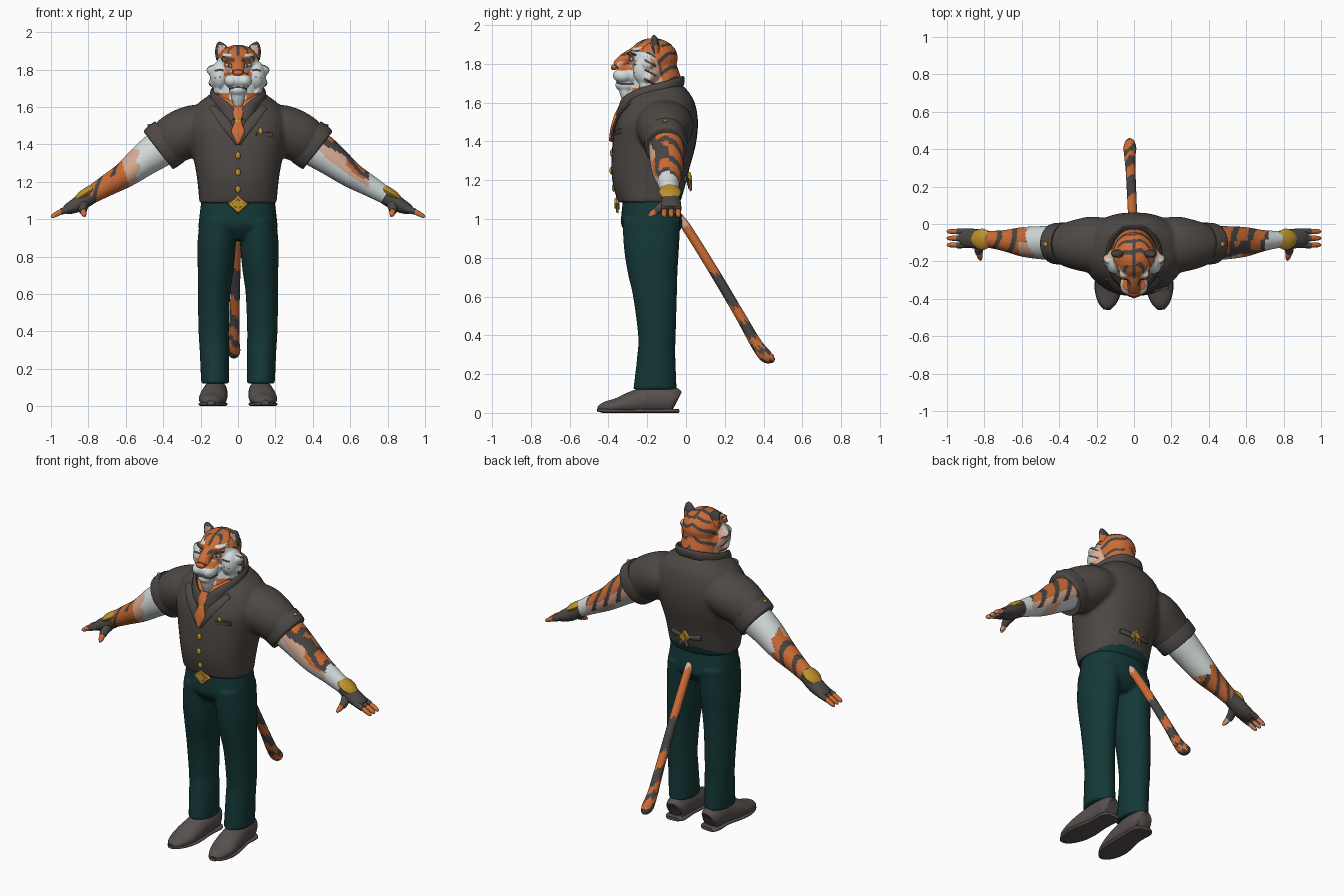
import bpy, bmesh, math
from mathutils import Vector, Matrix, Euler
from mathutils.bvhtree import BVHTree

if "Cube" in bpy.data.objects:
    bpy.data.objects.remove(bpy.data.objects["Cube"])

COL = {"charcoal cloth": (.075, .065, .058), "dark stripe": (.065, .06, .056), "orange fur": (.62, .15, .035),
       "white fur": (.66, .72, .72), "peach fur": (.70, .42, .30), "gold": (.52, .29, .025),
       "teal cloth": (.007, .039, .038), "shoe leather": (.095, .082, .078), "eye grey": (.5, .53, .48)}
MAT = {}
for k, v in COL.items():
    MAT[k] = bpy.data.materials.new(k)
    MAT[k].diffuse_color = (*v, 1)


def spline(pts, n):
    """Catmull-Rom through tuples"""
    P = [Vector(p) for p in pts]
    out = []
    for i in range(len(P) - 1):
        a, b, c, d = P[max(i - 1, 0)], P[i], P[i + 1], P[min(i + 2, len(P) - 1)]
        for j in range(n):
            t = j / n
            out.append(.5 * (2 * b + (c - a) * t + (2 * a - 5 * b + 4 * c - d) * t * t + (3 * b - a - 3 * c + d) * t ** 3))
    return out + [P[-1]]


def tube(bm, pts, side=(1, 0, 0), axis=None, seg=32, n=6, e=2.0, s=1):
    """Loft of super-ellipses; points are x, y, z, radius along side, other radius; s mirrors x"""
    rows = spline([(s * p[0], *p[1:]) for p in pts], n)
    rings = []
    for i, r in enumerate(rows):
        c = Vector(r[:3])
        t = Vector(axis) if axis else Vector(rows[min(i + 1, len(rows) - 1)][:3]) - Vector(rows[max(i - 1, 0)][:3])
        t.normalize()
        sd = Vector(side)
        sd = (sd - t * sd.dot(t)).normalized()
        u = t.cross(sd)
        ring = []
        for k in range(seg):
            co, si = math.cos(math.tau * k / seg), math.sin(math.tau * k / seg)
            f = lambda w: math.copysign(abs(w) ** (2 / e), w)
            ring.append(bm.verts.new(c + sd * r[3] * f(co) + u * r[4] * f(si)))
        rings.append(ring)
    for A, B in zip(rings, rings[1:]):
        for k in range(seg):
            bm.faces.new((A[k], A[(k + 1) % seg], B[(k + 1) % seg], B[k]))
    bm.faces.new(rings[0])
    bm.faces.new(rings[-1])


def ball(bm, c, r, rot=(0, 0, 0), seg=24):
    bmesh.ops.create_uvsphere(bm, u_segments=seg, v_segments=seg // 2, radius=1,
                              matrix=Matrix.LocRotScale(Vector(c), Euler(rot), Vector(r)))


def finish(name, bm, mat, voxel=0, smooth=4):
    """Make the object; optional voxel blending; mat is a material name or a rule(centre, normal)"""
    bmesh.ops.recalc_face_normals(bm, faces=bm.faces)
    me = bpy.data.meshes.new(name)
    bm.to_mesh(me)
    bm.free()
    ob = bpy.data.objects.new(name, me)
    bpy.context.collection.objects.link(ob)
    if voxel:
        m = ob.modifiers.new("blend", 'REMESH')
        m.mode, m.voxel_size = 'VOXEL', voxel
        m = ob.modifiers.new("soften", 'SMOOTH')
        m.iterations = smooth
        bpy.context.view_layer.update()
        me = bpy.data.meshes.new_from_object(ob.evaluated_get(bpy.context.evaluated_depsgraph_get()))
        ob.modifiers.clear()
        ob.data = me
    me.materials.clear()
    slots = []
    for p in me.polygons:
        k = mat if isinstance(mat, str) else mat(p.center, p.normal)
        if k not in slots:
            slots.append(k)
            me.materials.append(MAT[k])
        p.material_index = slots.index(k)
        p.use_smooth = True
    me.set_sharp_from_angle(angle=math.radians(45))
    return ob


def surface_y(ob, x, z, d=-1):
    """y of the front (d=-1) or back (d=1) of an object"""
    tree = BVHTree.FromPolygons([v.co for v in ob.data.vertices], [p.vertices[:] for p in ob.data.polygons])
    hit = tree.ray_cast(Vector((x, d * 2, z)), Vector((0, -d, 0)))[0]
    return hit.y if hit else 0


D, O, W, P, V = "dark stripe", "orange fur", "white fur", "peach fur", "charcoal cloth"
UP, YS = (0, 0, 1), (0, 1, 0)

# trousers
bm = bmesh.new()
tube(bm, [(0, -.18, 1.14, .19, .14), (0, -.178, 1.0, .208, .157), (0, -.175, .95, .205, .15), (0, -.175, .89, .13, .10)], axis=UP, e=2.3)
for s in (1, -1):
    tube(bm, [(.105, -.178, 1.0, .10, .15), (.115, -.178, .85, .103, .142), (.12, -.172, .72, .095, .128), (.128, -.16, .6, .087, .113), (.13, -.15, .4, .081, .097),
              (.126, -.153, .3, .079, .098), (.122, -.16, .12, .075, .112)], axis=UP, s=s)
finish("trousers", bm, "teal cloth", .009)


# vest with short sleeves
def vest_rule(c, n):
    if c.y < -.2 and c.z > 1.54 + abs(c.x):
        return O
    return "teal cloth" if c.z < 1.088 + max(0, c.y + .13) * .45 and abs(c.x) < .25 else V


bm = bmesh.new()
tube(bm, [(0, -.19, 1.085, .207, .16), (0, -.19, 1.16, .213, .183), (0, -.185, 1.25, .224, .2), (0, -.165, 1.38, .25, .215),
          (0, -.15, 1.5, .27, .212), (0, -.135, 1.6, .23, .18), (0, -.125, 1.66, .16, .135), (0, -.12, 1.69, .12, .1)], axis=UP, e=2.3)
for s in (1, -1):
    tube(bm, [(.14, -.11, 1.495, .14, .11), (.23, -.11, 1.48, .15, .132), (.32, -.11, 1.44, .132, .134), (.39, -.105, 1.395, .106, .122)], side=YS, s=s)
vest = finish("vest", bm, vest_rule, .011, 5)

# collar and lapels
bm = bmesh.new()
half = [(-.02, -.345, 1.535), (-.075, -.315, 1.60), (-.132, -.22, 1.645), (-.128, -.11, 1.675), (-.07, -.035, 1.70)]
path = half + [(0, -.022, 1.705)] + [(-x, y, z) for x, y, z in reversed(half)]
tube(bm, [(*p, .034, .014) for p in path], side=(0, .2, 1), seg=12, n=5)
for s in (1, -1):
    tube(bm, [(x, surface_y(vest, x, z) - .003, z, w, .009) for x, z, w in ((.14, 1.60, .02), (.085, 1.54, .03), (.04, 1.47, .022), (.004, 1.40, .008))], seg=12, s=s)
finish("collar", bm, V)

# tie
bm = bmesh.new()
tube(bm, [(0, surface_y(vest, 0, z) - .008, z, w, .012) for z, w in ((1.60, .03), (1.56, .03), (1.525, .018), (1.47, .036), (1.43, .02), (1.40, .004))], seg=16, n=5, e=3)
finish("tie", bm, lambda c, n: "gold" if abs(c.z - 1.525) < .006 else O)

# gold buttons, belt buckle, back clasp
bm = bmesh.new()
for z in (1.34, 1.25, 1.16):
    ball(bm, (0, surface_y(vest, 0, z), z), (.014, .01, .02), seg=12)
for z, d, w, h in ((1.08, -1, .058, .052), (1.2, 1, .038, .045)):
    y = -.355 if d < 0 else surface_y(vest, 0, z, 1) + .016
    for k, t in ((1, .014), (.6, .026)):
        bmesh.ops.create_cone(bm, cap_ends=True, segments=4, radius1=1, radius2=.85, depth=1,
                              matrix=Matrix.Translation((0, y, z)) @ Matrix.Diagonal((w * k, t, h * k, 1)) @ Matrix.Rotation(-d * math.pi / 2, 4, 'X'))
ball(bm, (.12, surface_y(vest, .12, 1.47) - .003, 1.47), (.012, .006, .018), seg=12)
finish("gold_fittings", bm, "gold")

# pocket flap and back strap
bm = bmesh.new()
bmesh.ops.create_cube(bm, size=1, matrix=Matrix.LocRotScale(Vector((.14, surface_y(vest, .14, 1.45), 1.45)), Euler((.1, -.08, .25)), Vector((.09, .014, .026))))
for s in (1, -1):
    tube(bm, [(x, surface_y(vest, s * x, z, 1) + .006, z, w, .008) for x, z, w in ((.02, 1.2, .012), (.06, 1.205, .016), (.10, 1.21, .016))], side=UP, seg=10, s=s)
    ball(bm, (s * .02, .024, 1.165), (.012, .008, .025), (0, s * -.4, 0), 12)
finish("pocket_and_back_strap", bm, V)


# forearms, gloves and cuffs
def arm_rule(c, n):
    v = n.z * .82 + abs(n.x) * math.copysign(.57, n.x * c.x)
    a = abs(c.x)
    if c.x < 0:
        if a < .56 + .03 * n.y + .012 * math.sin(8 * v):
            return W
        if a < .60 + .02 * v and n.y < 0:
            return P
        return D if math.sin(a * 78 + 1.5 * v + 1.5 * n.y) > .5 and (n.y > -.3 or v > .45 or a > .72) else O
    if n.y < .1:
        if v < -.05 - (a - .45) * .4:
            return W
        if abs(v - .72 + .12 * math.sin(a * 30)) < .15 and a < .7:
            return D
        if a > .70:
            return W
        if v > .72:
            return D if math.sin(a * 75) > .5 else O
        return O if .58 < a < .68 and v > .3 else P
    if a > .72:
        return W
    if v < -.5:
        return W if a < .52 or a > .62 else P
    return D if math.sin(a * 70 + 2 * v) > .4 else (P if v < .1 else O)


for s, side in ((1, "left"), (-1, "right")):
    bm = bmesh.new()
    tube(bm, [(.34, -.10, 1.43, .09, .09), (.42, -.10, 1.375, .092, .098), (.5, -.10, 1.318, .088, .088), (.6, -.095, 1.24, .078, .07),
              (.7, -.088, 1.18, .055, .057), (.8, -.08, 1.12, .042, .045)], side=YS, seg=56, n=14, s=s)
    finish(side + "_forearm", bm, arm_rule)

    bm = bmesh.new()
    tube(bm, [(.362, -.105, 1.418, .108, .128), (.37, -.105, 1.412, .112, .134), (.42, -.105, 1.375, .11, .131), (.428, -.105, 1.369, .10, .12)], side=YS, s=s, n=3)
    tube(bm, [(.40, -.108, 1.512, .02, .008), (.475, -.108, 1.488, .02, .01), (.495, -.108, 1.46, .018, .008)], side=YS, seg=12, s=s, n=3)
    finish(side + "_sleeve_cuff", bm, V)

    bm = bmesh.new()
    tube(bm, [(.755, -.083, 1.15, .045, .046), (.79, -.08, 1.125, .045, .046), (.85, -.078, 1.083, .052, .042), (.9, -.076, 1.058, .05, .032), (.925, -.076, 1.047, .04, .022)], side=YS, s=s)
    tube(bm, [(.82, -.10, 1.08, .025, .03), (.83, -.135, 1.055, .023, .024), (.828, -.155, 1.04, .02, .02)], seg=14, s=s, n=3)
    for y in (-.112, -.076, -.04):
        tube(bm, [(.89, y, 1.06, .017, .02), (.945, y * 1.02, 1.04, .016, .017)], side=YS, seg=12, s=s, n=3)
    finish(side + "_glove", bm, V)

    bm = bmesh.new()
    for y in (-.112, -.076, -.04):
        tube(bm, [(.93, y, 1.046, .014, .015), (.965, y, 1.03, .014, .014), (.99, y, 1.017, .011, .011), (1.0, y, 1.012, .004, .004)], side=YS, seg=12, s=s, n=3)
    tube(bm, [(.828, -.15, 1.045, .016, .016), (.824, -.175, 1.028, .015, .015), (.82, -.193, 1.015, .006, .006)], seg=12, s=s, n=3)
    finish(side + "_fingers", bm, lambda c, n: P if n.z < -.3 else O)

    bm = bmesh.new()
    tube(bm, [(.765, -.083, 1.168, .03, .024), (.80, -.083, 1.148, .056, .026), (.84, -.08, 1.122, .05, .024), (.875, -.078, 1.095, .015, .012)], side=YS, s=s, e=1.6, seg=16, n=3)
    ball(bm, (s * .47, -.108, 1.502), (.014, .014, .008), seg=12)
    finish(side + "_gold_bracer", bm, "gold")

    # shoe with sole
    bm = bmesh.new()
    tube(bm, [(.118, -.05, .06, .04, .05), (.12, -.075, .068, .06, .07), (.122, -.17, .068, .066, .075), (.13, -.27, .052, .073, .062),
              (.138, -.35, .036, .071, .042), (.143, -.42, .026, .048, .03), (.146, -.452, .02, .018, .014)], s=s)
    tube(bm, [(.118, -.038, .01, .04, .01), (.12, -.07, .01, .062, .01), (.122, -.17, .012, .062, .01), (.13, -.27, .01, .074, .01),
              (.138, -.35, .01, .073, .01), (.143, -.42, .012, .05, .01), (.146, -.458, .015, .018, .008)], s=s, e=4)
    for v in bm.verts:
        v.co.z = max(v.co.z, 0)
    finish(side + "_shoe", bm, "shoe leather")


# head, neck, muzzle and cheek ruffs blended
def head_rule(c, n):
    x, y, z, a = c.x, c.y, c.z, abs(c.x)
    if 1.575 < z < 1.68 and y < -.262 and a < .045:
        return W
    if z < 1.675 and y < -.12:
        return O
    if y < -.25 and z < 1.768 - .2 * max(0, a - .05):
        return D if abs(z - 1.708 + a * .25) < .005 and a < .05 else W
    if a > .075 and z < 1.86 and -.32 < y < -.135 - (z - 1.76) * .3:
        if math.sin(z * 130 + y * 70) > .7 and math.sin(y * 60) > -.3:
            return D
        return P if y > -.185 else W
    if y < -.225:
        if abs(z - 1.846 - a * .2) < .010 and .018 < a < .085:
            return D
        if .03 < a < .09 and z < 1.812:
            return O if z < 1.785 else P
        if .035 < a < .08 and abs(z - 1.872 - a * .1) < .007:
            return W
        return D if z > 1.875 and (a < .009 or (math.sin((z - y) * 130) > .5 and a < .055)) else O
    q = (z - y) * 82 + 1.6 * math.sin(a * 38) + .5 * math.sin(x * 60)
    return D if (math.sin(q) > .5 and math.sin(a * 45 + z * 20) > -.7) or (a < .01 and z > 1.9) else O


bm = bmesh.new()
ball(bm, (0, -.17, 1.83), (.115, .128, .103))
tube(bm, [(0, -.155, 1.52, .13, .13), (0, -.16, 1.6, .122, .135), (0, -.15, 1.7, .115, .13), (0, -.15, 1.8, .1, .1)], axis=UP)
ball(bm, (0, -.29, 1.742), (.066, .083, .052))
ball(bm, (0, -.305, 1.69), (.05, .06, .036))
tube(bm, [(0, -.31, 1.69, .04, .04), (0, -.31, 1.64, .034, .03), (0, -.30, 1.575, .012, .012)], axis=UP)
tube(bm, [(0, -.26, 1.86, .04, .03), (0, -.318, 1.822, .036, .032), (0, -.358, 1.785, .032, .028)])
for s in (1, -1):
    ball(bm, (s * .097, -.20, 1.765), (.054, .075, .08))
    ball(bm, (s * .05, -.27, 1.853), (.045, .03, .018), (0, s * -.2, 0))
    ball(bm, (s * .035, -.325, 1.74), (.04, .053, .038))
    for z, l, h in ((1.785, .166, .02), (1.735, .155, -.01), (1.70, .13, -.03)):
        tube(bm, [(.085, -.21, z, .045, .04), (l * .85, -.19, z + h * .5, .035, .03), (l, -.18, z + h * .6, .01, .01)], side=YS, s=s, seg=12)
head = finish("head", bm, head_rule, .0055, 6)

# nose and eyes
bm = bmesh.new()
ball(bm, (0, -.372, 1.782), (.028, .016, .015))
finish("nose", bm, O)
for name, r, mat, off in (("eyes", (.023, .008, .010), "eye grey", 0), ("pupils", (.007, .006, .008), D, -.006)):
    bm = bmesh.new()
    for s in (1, -1):
        ball(bm, (s * .05, surface_y(head, s * .05, 1.822) + off, 1.822), r, (0, s * -.25, s * .35))
    finish(name, bm, mat)

# ears
bm = bmesh.new()
for s in (1, -1):
    tube(bm, [(.078, -.155, 1.86, .04, .022), (.088, -.16, 1.905, .036, .02), (.098, -.165, 1.935, .02, .014), (.102, -.168, 1.947, .005, .005)], s=s)
finish("ears", bm, lambda c, n: (P if abs(abs(c.x) - .088) < .018 and c.z < 1.93 else D) if n.y < -.35 else (O if c.z < 1.895 else D))


# tail
def tail_rule(c, n):
    z = c.z + .025 * n.x + .012 * math.sin(9 * n.y + c.z * 30)
    return D if any(lo < z < hi for lo, hi in ((.57, .74), (.41, .49), (.33, .36), (.2, .29))) else (P if z > .985 else O)


bm = bmesh.new()
tube(bm, [(0, -.06, 1.03, .022, .022), (-.005, .0, .96, .024, .024), (-.012, .15, .72, .025, .025), (-.018, .28, .5, .026, .026),
          (-.022, .36, .36, .03, .03), (-.022, .41, .295, .034, .034), (-.022, .445, .278, .022, .022), (-.022, .458, .276, .006, .006)], seg=28, n=16)
finish("tail", bm, tail_rule)

for m in bpy.data.materials:
    if m.users and not m.is_grease_pencil:
        m.use_nodes = True
        m.node_tree.nodes["Principled BSDF"].inputs["Base Color"].default_value = m.diffuse_color
